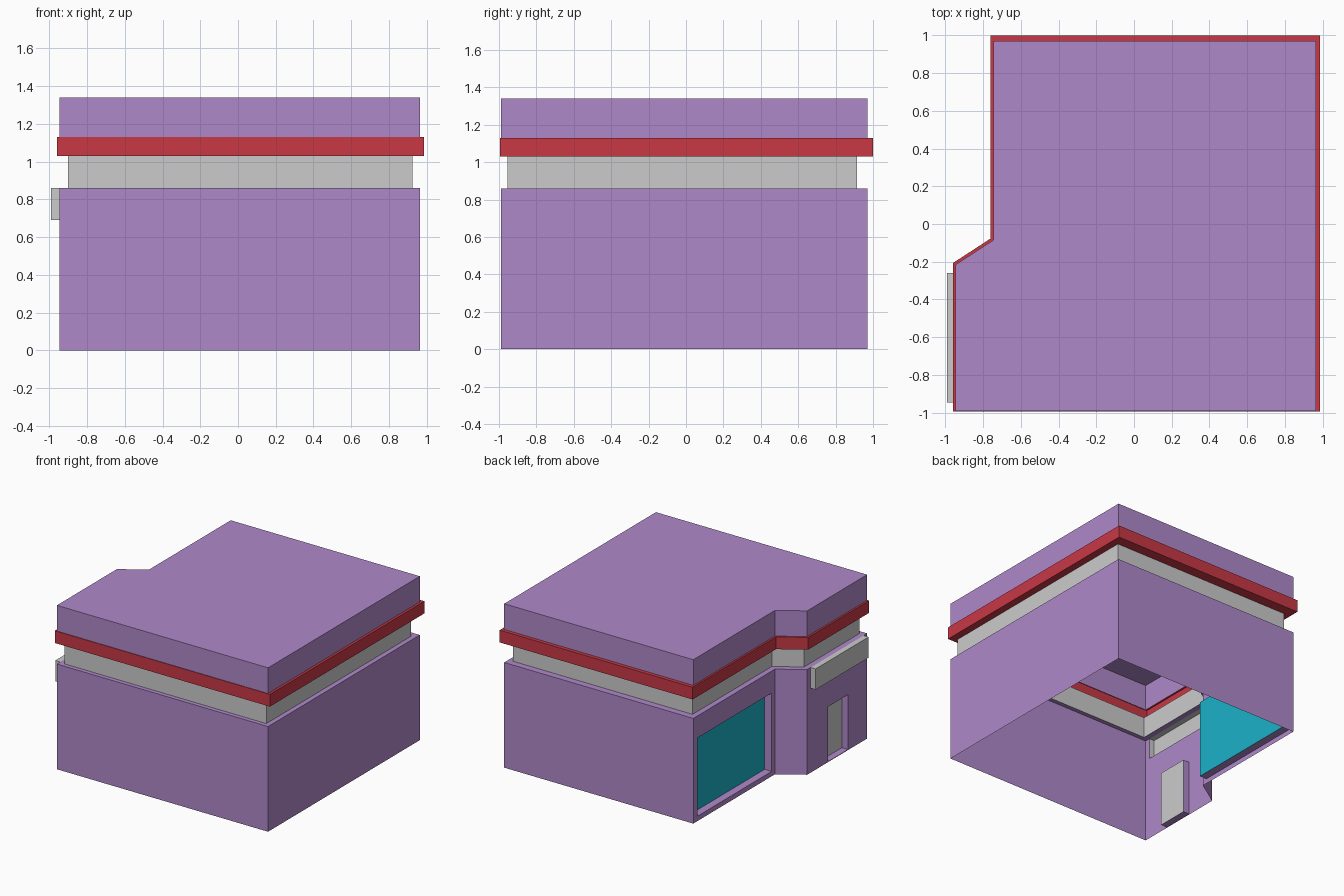
import bpy

if "Cube" in bpy.data.objects:
    bpy.data.objects.remove(bpy.data.objects["Cube"])


def material(name, rgb):
    m = bpy.data.materials.new(name)
    m.diffuse_color = (*rgb, 1)
    m.use_nodes = True
    m.node_tree.nodes["Principled BSDF"].inputs["Base Color"].default_value = m.diffuse_color
    return m


PURPLE = material("purple", (0.43, 0.25, 0.59))
RED = material("red", (0.58, 0.04, 0.06))
TEAL = material("teal", (0.01, 0.44, 0.58))


def build(name, faces, mat=None):
    """Make one flat-shaded sheet object from a list of point loops."""
    verts = [p for f in faces for p in f]
    index, n = [], 0
    for f in faces:
        index.append(list(range(n, n + len(f))))
        n += len(f)
    me = bpy.data.meshes.new(name)
    me.from_pydata(verts, [], index)
    ob = bpy.data.objects.new(name, me)
    bpy.context.collection.objects.link(ob)
    if mat:
        me.materials.append(mat)
    return ob


def outline(z, left=0, right=0, front=0, back=0):
    """Notched building outline, each side pushed outward by its offset."""
    s = 0.54 * left
    xl, xn = -0.945 - left, -0.745 - left
    xr, yf, yb = 0.965 + right, -0.99 - front, 0.97 + back
    return [(xl, yf, z), (xr, yf, z), (xr, yb, z), (xn, yb, z),
            (xn, -0.085 + s, z), (xl, -0.215 + s, z)]


def strip(a, b, skip=()):
    """Quads joining two closed loops."""
    n = len(a)
    return [[a[i], a[(i + 1) % n], b[(i + 1) % n], b[i]]
            for i in range(n) if i not in skip]


def pane(x, y0, y1, z0, z1):
    """Rectangle facing -x."""
    return [(x, y1, z0), (x, y0, z0), (x, y0, z1), (x, y1, z1)]


def pierced(x, y0, y1, z0, z1, holes):
    """Wall facing -x with rectangular holes left open."""
    ys = sorted({y0, y1, *[v for h in holes for v in h[:2]]})
    zs = sorted({z0, z1, *[v for h in holes for v in h[2:]]})
    out = []
    for a, b in zip(ys, ys[1:]):
        for c, d in zip(zs, zs[1:]):
            cy, cz = (a + b) / 2, (c + d) / 2
            if not any(h[0] < cy < h[1] and h[2] < cz < h[3] for h in holes):
                out.append(pane(x, a, b, c, d))
    return out


WALL_TOP, BAND_TOP, TRIM_TOP, ROOF = 0.86, 1.03, 1.13, 1.34
INSET = dict(left=-0.045, right=-0.04, front=-0.035, back=-0.055)
LIP = dict(left=0.015, right=0.02, front=0.005, back=0.03)

# openings: y0, y1, z0, z1
window = (-0.043, 0.918, 0.04, 0.68)
door = (-0.743, -0.483, 0.005, 0.453)
sign = (-0.945, -0.26, 0.69, WALL_TOP)
XW, XN = -0.945, -0.745          # main left wall and notch wall
WIN_IN, DOOR_IN, SIGN_OUT = XN + 0.063, XW + 0.055, -0.99

# lower walls with openings, reveals and top ledge; open underneath
base, top = outline(0), outline(WALL_TOP)
walls = strip(base, top, skip=(3, 5))
walls += pierced(XN, -0.085, 0.97, 0, WALL_TOP, [window])
walls += pierced(XW, -0.99, -0.215, 0, WALL_TOP, [door, sign])
walls += strip(pane(XN, *window), pane(WIN_IN, *window))
walls += strip(pane(XW, *door), pane(DOOR_IN, *door))
walls += strip(top, outline(WALL_TOP, **INSET))
build("lower_walls", walls, PURPLE)

# panels set into the openings
build("window_pane", [pane(WIN_IN, *window)], TEAL)
build("door_panel", [pane(DOOR_IN, *door)])

# projecting sign box, open at the back
build("sign_box", strip(pane(XW, *sign), pane(SIGN_OUT, *sign))
      + [pane(SIGN_OUT, *sign)])

# recessed grey band
band_top = outline(BAND_TOP, **INSET)
build("recessed_band", strip(outline(WALL_TOP, **INSET), band_top))

# projecting red trim: underside, face, top lip
trim_low, trim_high = outline(BAND_TOP, **LIP), outline(TRIM_TOP, **LIP)
build("red_trim", strip(band_top, trim_low) + strip(trim_low, trim_high)
      + strip(trim_high, outline(TRIM_TOP)), RED)

# upper walls and flat roof
build("roof_block", strip(outline(TRIM_TOP), outline(ROOF)) + [outline(ROOF)], PURPLE)

# weld shared corners of every part
import bmesh
for ob in bpy.context.collection.objects:
    bm = bmesh.new()
    bm.from_mesh(ob.data)
    bmesh.ops.remove_doubles(bm, verts=bm.verts, dist=1e-5)
    bm.to_mesh(ob.data)
    bm.free()
